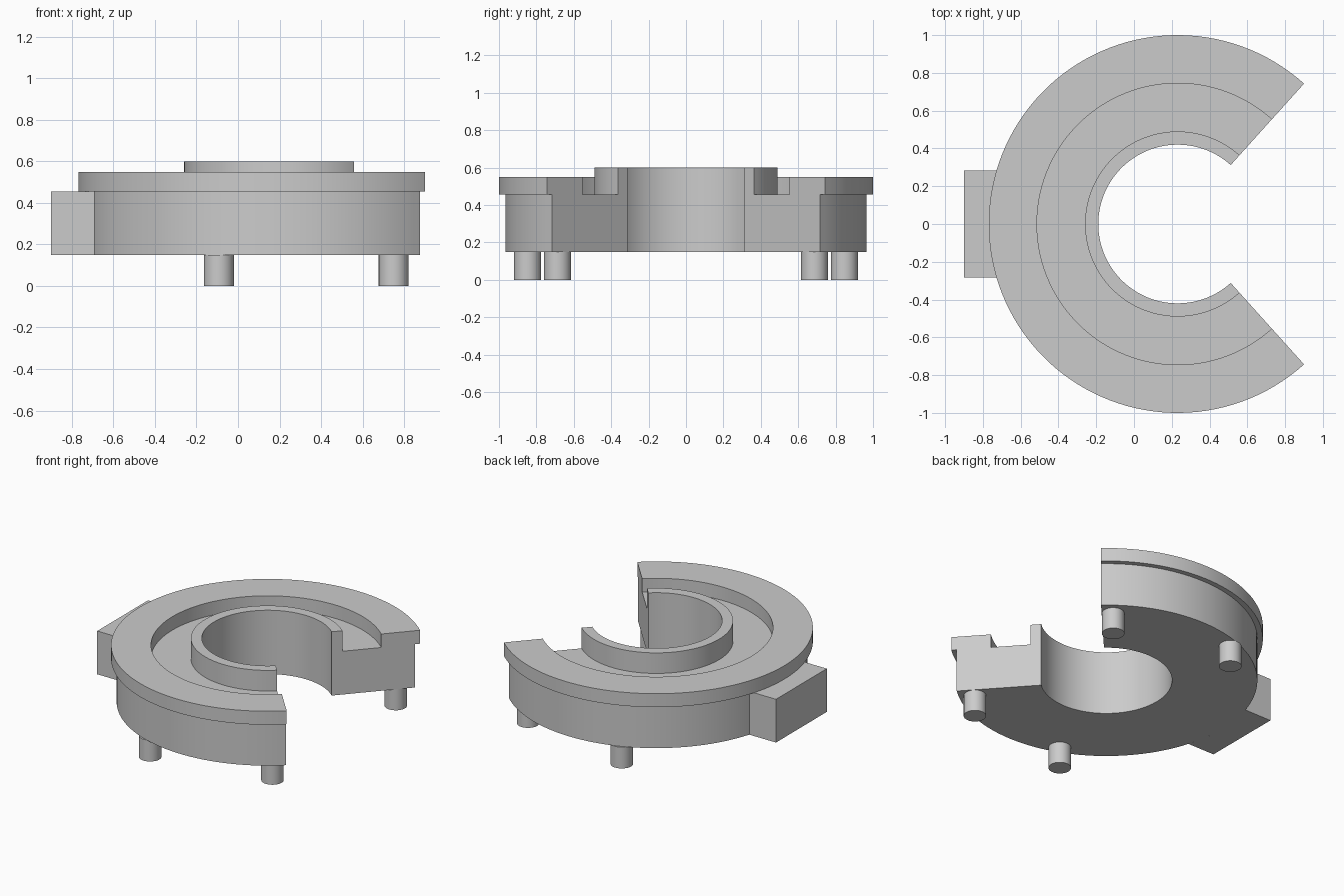
import bpy, bmesh, math
from mathutils import Vector

if "Cube" in bpy.data.objects:
    bpy.data.objects.remove(bpy.data.objects["Cube"], do_unlink=True)

CENTRE_X = 0.231
HALF_GAP = math.radians(48)
BODY_R, BOTTOM, LEDGE = 0.965, 0.15, 0.455

grey = bpy.data.materials.new("plain grey")
grey.use_nodes = True
colour = (0.6, 0.6, 0.6, 1)
grey.diffuse_color = colour
grey.node_tree.nodes["Principled BSDF"].inputs["Base Color"].default_value = colour


def finish(name, bm):
    bmesh.ops.recalc_face_normals(bm, faces=bm.faces[:])
    mesh = bpy.data.meshes.new(name)
    bm.to_mesh(mesh)
    bm.free()
    mesh.materials.append(grey)
    obj = bpy.data.objects.new(name, mesh)
    bpy.context.collection.objects.link(obj)
    bpy.ops.object.select_all(action="DESELECT")
    obj.select_set(True)
    bpy.context.view_layer.objects.active = obj
    bpy.ops.object.shade_smooth_by_angle(angle=math.radians(30))
    return obj


def prism(name, outline, low, high):
    bm = bmesh.new()
    face = bm.faces.new([bm.verts.new((x, y, low)) for x, y in outline])
    ext = bmesh.ops.extrude_face_region(bm, geom=[face])["geom"]
    top = [v for v in ext if isinstance(v, bmesh.types.BMVert)]
    bmesh.ops.translate(bm, verts=top, vec=(0, 0, high - low))
    if not face.is_valid or len(bm.faces) < len(outline) + 2:
        bm.faces.new([v for v in bm.verts if v not in top])
    return finish(name, bm)


def arc(cx, cy, radius, start, end, steps):
    return [(cx + radius * math.cos(start + (end - start) * i / steps),
             cy + radius * math.sin(start + (end - start) * i / steps))
            for i in range(steps + 1)]


# Open ring: stepped section with outer lip, groove and inner collar
section = [(0.42, BOTTOM), (BODY_R, BOTTOM), (BODY_R, LEDGE), (1, LEDGE), (1, 0.55),
           (0.745, 0.55), (0.745, LEDGE), (0.49, LEDGE), (0.49, 0.6), (0.42, 0.6)]
bm = bmesh.new()
rings = []
STEPS = 96
for i in range(STEPS + 1):
    a = HALF_GAP + (2 * math.pi - 2 * HALF_GAP) * i / STEPS
    rings.append([bm.verts.new((CENTRE_X + r * math.cos(a), r * math.sin(a), z))
                  for r, z in section])
n = len(section)
for a, b in zip(rings, rings[1:]):
    for j in range(n):
        k = (j + 1) % n
        bm.faces.new((a[j], a[k], b[k], b[j]))
bm.faces.new(rings[0])
bm.faces.new(rings[-1])
finish("open_ring", bm)

# Side block, its inner side following the ring wall
half = 0.283
spread = math.asin(half / BODY_R)
block = arc(CENTRE_X, 0, BODY_R, math.pi - spread, math.pi + spread, 16)
prism("side_block", block + [(-0.9, -half), (-0.9, half)], BOTTOM, LEDGE)

# Four round feet, mirrored front to back
for end, x, y in (("right", -0.092, 0.847), ("left", 0.75, 0.687)):
    for side, sign in (("front", -1), ("back", 1)):
        circle = arc(x, sign * y, 0.072, 0, 2 * math.pi, 32)[:-1]
        prism(f"{side}_{end}_foot", circle, 0, BOTTOM)
